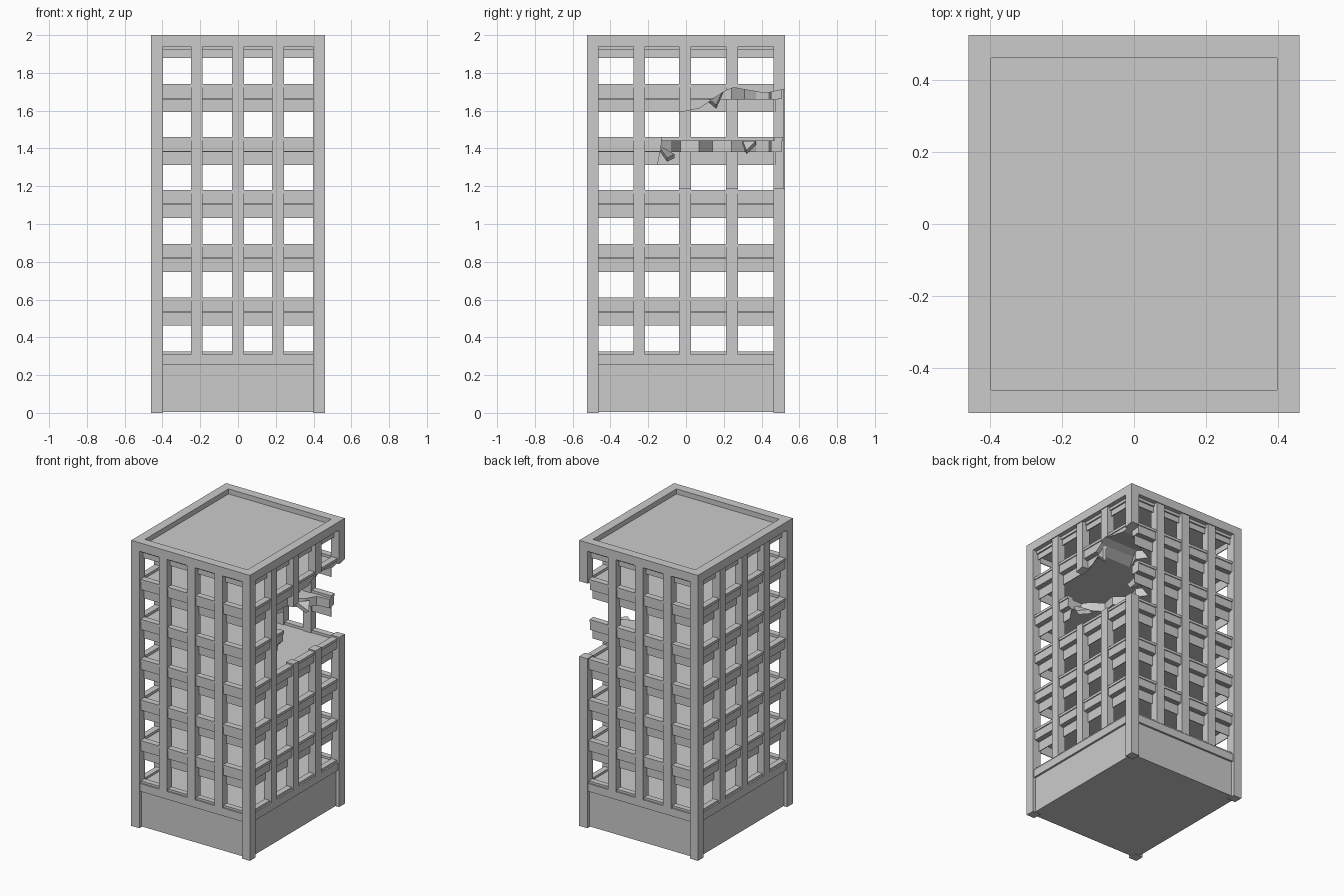
import bpy, bmesh
from mathutils import Matrix, Vector

if "Cube" in bpy.data.objects:
    bpy.data.objects.remove(bpy.data.objects["Cube"])

HX, HY, COL = 0.46, 0.525, 0.063
SILLS = [0.61, 0.895, 1.18, 1.46, 1.74]
MID_X = [-0.218, 0.0, 0.212]
MID_Y = [-0.248, -0.005, 0.243]


def make(name, boxes):
    """One object from a list of (min, max) boxes."""
    bm = bmesh.new()
    for lo, hi in boxes:
        lo, hi = Vector(lo), Vector(hi)
        m = Matrix.Translation((lo + hi) / 2) @ Matrix.Diagonal((*(hi - lo), 1))
        bmesh.ops.create_cube(bm, size=1, matrix=m)
    me = bpy.data.meshes.new(name)
    bm.to_mesh(me)
    bm.free()
    ob = bpy.data.objects.new(name, me)
    bpy.context.collection.objects.link(ob)
    return ob


def prism(name, pts, offset):
    """Closed prism from a 3D outline pushed along offset."""
    bm = bmesh.new()
    f = bm.faces.new([bm.verts.new(p) for p in pts])
    r = bmesh.ops.extrude_face_region(bm, geom=[f])
    bmesh.ops.translate(bm, vec=offset,
                        verts=[v for v in r['geom'] if isinstance(v, bmesh.types.BMVert)])
    bmesh.ops.recalc_face_normals(bm, faces=bm.faces)
    me = bpy.data.meshes.new(name)
    bm.to_mesh(me)
    bm.free()
    ob = bpy.data.objects.new(name, me)
    bpy.context.collection.objects.link(ob)
    return ob


def boolean(ob, other, op='DIFFERENCE'):
    mod = ob.modifiers.new('cut', 'BOOLEAN')
    mod.operation, mod.object, mod.solver = op, other, 'EXACT'
    bpy.context.view_layer.objects.active = ob
    bpy.ops.object.modifier_apply(modifier=mod.name)


def bays(mids, half):
    edges = [-half + COL] + [v for m in mids for v in (m - 0.031, m + 0.031)] + [half - COL]
    return list(zip(edges[::2], edges[1::2]))


def strips(z0, z1, out, depth):
    """Facade pieces filling every bay on all four sides."""
    res = []
    for s in (-1, 1):
        a, b = sorted((s * (HY - out), s * (HY - out - depth)))
        res += [((u, a, z0), (v, b, z1)) for u, v in bays(MID_X, HX)]
        a, b = sorted((s * (HX - out), s * (HX - out - depth)))
        res += [((a, u, z0), (b, v, z1)) for u, v in bays(MID_Y, HY)]
    return res


# corner columns and facade piers
cut = []
corners = []
for sx in (-1, 1):
    for sy in (-1, 1):
        x = sorted((sx * HX, sx * (HX - COL)))
        y = sorted((sy * HY, sy * (HY - COL)))
        corners.append(((x[0], y[0], 0), (x[1], y[1], 2)))
cut.append(make('corner_columns', corners))
piers = []
for s in (-1, 1):
    a, b = sorted((s * (HY - 0.006), s * (HY - COL)))
    piers += [((m - 0.031, a, 0.31), (m + 0.031, b, 1.94)) for m in MID_X]
    a, b = sorted((s * (HX - 0.006), s * (HX - COL)))
    piers += [((a, m - 0.031, 0.31), (b, m + 0.031, 1.94)) for m in MID_Y]
cut.append(make('facade_piers', piers))

# solid ground storey with its ledge
make('base_block', [((-HX + 0.022, -HY + 0.022, 0.005), (HX - 0.022, HY - 0.022, 0.255))])
make('base_ledge', [((-HX + 0.008, -HY + 0.008, 0.255), (HX - 0.008, HY - 0.008, 0.31))])
make('base_sill', strips(0.31, 0.325, 0.018, 0.04))

# floor slabs, window sills and hanging window panels
for i, s in enumerate(SILLS):
    n = i + 1
    group = [
        make(f'floor_slab_{n}', [((-HX + 0.035, -HY + 0.035, s - 0.08), (HX - 0.035, HY - 0.035, s - 0.018))]),
        make(f'window_sills_{n}', strips(s - 0.018, s, 0.012, 0.045)),
        make(f'spandrels_{n}', strips(s - 0.075, s - 0.018, 0.018, 0.017)),
        make(f'window_panels_{n}', strips(s - 0.148, s - 0.08, 0.05, 0.005))]
    if n > 2:
        cut += group

# roof with parapet
make('roof_slab', [((-HX + 0.03, -HY + 0.03, 1.92), (HX - 0.03, HY - 0.03, 1.965))])
make('top_panels', strips(1.88, 1.92, 0.04, 0.006))
make('parapet', [((-HX, -HY, 1.94), (HX, -HY + COL, 2)), ((-HX, HY - COL, 1.94), (HX, HY, 2)),
                 ((-HX, -HY + COL, 1.94), (-HX + COL, HY - COL, 2)),
                 ((HX - COL, -HY + COL, 1.94), (HX, HY - COL, 2))])

# jagged hole at the back right corner: side outline crossed with plan outline
side = [(-0.155, 1.195), (-0.152, 1.31), (-0.132, 1.40), (-0.128, 1.47), (-0.07, 1.57),
        (-0.03, 1.592), (0.07, 1.612), (0.2, 1.70), (0.25, 1.722), (0.42, 1.692),
        (0.6, 1.73), (0.6, 1.186), (0.3, 1.192), (0.1, 1.184)]
plan = [(0.6, -0.2), (0.36, -0.17), (0.30, -0.08), (0.22, -0.03), (0.24, 0.07), (0.15, 0.14),
        (0.19, 0.24), (0.14, 0.31), (0.26, 0.37), (0.30, 0.44), (0.395, 0.45), (0.38, 0.6), (0.6, 0.6)]
hole = prism('hole_cutter', [(0, y, z) for y, z in side], (0.6, 0, 0))
outline = prism('plan_cutter', [(x, y, 1.0) for x, y in plan], (0, 0, 1))
boolean(hole, outline, 'INTERSECT')
for ob in cut:
    boolean(ob, hole)
for helper in (hole, outline):
    bpy.data.objects.remove(helper)

# broken slab shards hanging at the edges of the hole
for k, pts in enumerate([
        [(0.36, -0.15, 1.40), (0.30, -0.06, 1.35), (0.38, -0.10, 1.33)],
        [(0.40, 0.10, 1.66), (0.40, 0.20, 1.70), (0.37, 0.16, 1.61)],
        [(0.22, 0.30, 1.42), (0.27, 0.37, 1.42), (0.30, 0.32, 1.37)]]):
    prism(f'slab_shard_{k + 1}', pts, (0.025, 0.0, 0.02))
